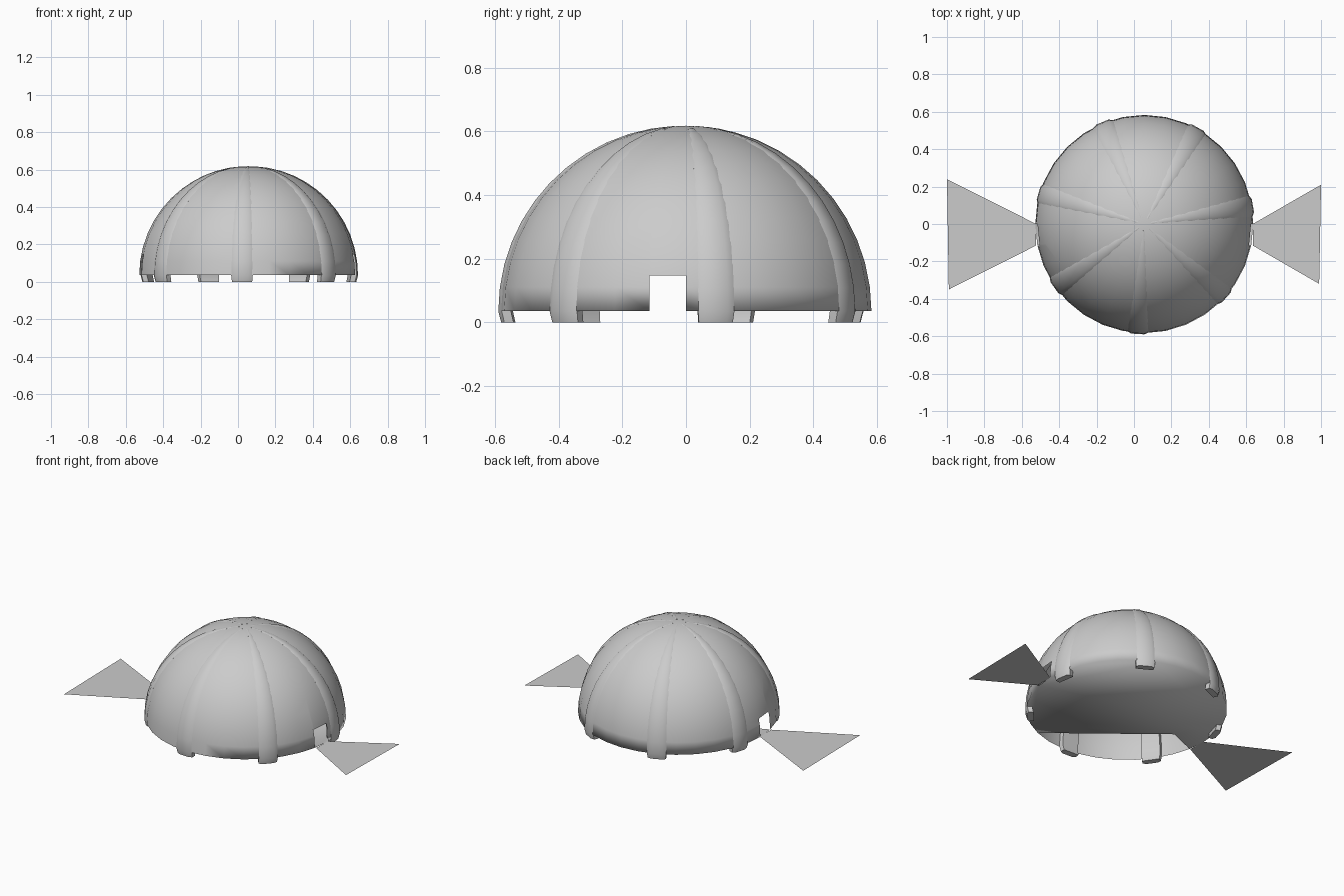
import bpy, bmesh, math
from mathutils import Vector

cube = bpy.data.objects.get("Cube")
if cube:
    bpy.data.objects.remove(cube, do_unlink=True)

grey = bpy.data.materials.new("light grey")
grey.use_nodes = True
colour = (0.6, 0.6, 0.6, 1)
grey.diffuse_color = colour
grey.node_tree.nodes["Principled BSDF"].inputs["Base Color"].default_value = colour

CENTRE = Vector((0.055, 0, 0.035))
RADIUS = 0.583
DOOR_LOW, DOOR_HIGH, DOOR_TOP = -0.115, 0.0, 0.112   # relative to the dome centre


def add_object(name, bm, location=(0, 0, 0)):
    mesh = bpy.data.meshes.new(name)
    bm.to_mesh(mesh)
    bm.free()
    mesh.materials.append(grey)
    obj = bpy.data.objects.new(name, mesh)
    obj.location = location
    bpy.context.collection.objects.link(obj)
    return obj


def build_dome():
    bm = bmesh.new()
    bmesh.ops.create_uvsphere(bm, u_segments=32, v_segments=24, radius=RADIUS)
    low = [v for v in bm.verts if v.co.z < -0.001]
    bmesh.ops.delete(bm, geom=low, context='VERTS')

    # Floor across the rim, left open along one side
    rim = [v for v in bm.verts if abs(v.co.z) < 0.001]
    rim.sort(key=lambda v: math.atan2(v.co.y, v.co.x) % math.tau)
    start, end = math.radians(-69), math.radians(190)
    arc = [v for v in rim
           if (math.atan2(v.co.y, v.co.x) - start) % math.tau <= end - start + 0.03]
    arc.sort(key=lambda v: (math.atan2(v.co.y, v.co.x) - start) % math.tau)
    corner = bm.verts.new((-0.395, -0.04, 0))
    floor = bm.faces.new(list(reversed(arc + [corner])))

    # Doorways cut through both sides
    cuts = [((0, DOOR_LOW, 0), (0, 1, 0)), ((0, DOOR_HIGH, 0), (0, 1, 0)),
            ((0, 0, DOOR_TOP), (0, 0, 1))]
    for point, normal in cuts:
        faces = [f for f in bm.faces if f is not floor
                 and f.calc_center_median().z < 0.25
                 and abs(f.calc_center_median().y + 0.06) < 0.22]
        edges = {e for f in faces for e in f.edges}
        verts = {v for f in faces for v in f.verts}
        bmesh.ops.bisect_plane(bm, geom=list(verts) + list(edges) + faces, dist=1e-4,
                               plane_co=point, plane_no=normal)
    door = []
    for f in bm.faces:
        c = f.calc_center_median()
        if f is not floor and 0.001 < c.z < DOOR_TOP and DOOR_LOW < c.y < DOOR_HIGH:
            door.append(f)
    bmesh.ops.delete(bm, geom=door, context='FACES')
    for f in bm.faces:
        f.smooth = True
    return add_object("dome", bm, CENTRE)


def build_rib(index):
    # Raised wedge that narrows to the crown and ends in a short foot
    heading = math.radians(9.5) + index * math.tau / 7
    section = [(-0.1, 0.945), (-0.1, 0.995), (-0.06, 1.012),
               (0.06, 1.012), (0.1, 0.995), (0.1, 0.945)]
    rows = [(0, -CENTRE.z)] + [(math.radians(7.2 * i), 0) for i in range(13)]
    bm = bmesh.new()
    rings = []
    for lift, drop in rows:
        ring = []
        for side, scale in section:
            r = RADIUS * (1 + (scale - 1) * math.cos(lift))
            if drop:
                r *= 0.985
                side *= 0.95
            flat = r * math.cos(lift)
            ring.append(bm.verts.new((flat * math.cos(heading + side),
                                      flat * math.sin(heading + side),
                                      r * math.sin(lift) + drop)))
        rings.append(ring)
    n = len(section)
    for a, b in zip(rings, rings[1:]):
        for i in range(n):
            j = (i + 1) % n
            bm.faces.new((a[i], a[j], b[j], b[i]))
    bm.faces.new(list(reversed(rings[0])))
    bm.faces.new(rings[-1])
    bmesh.ops.recalc_face_normals(bm, faces=bm.faces[:])
    obj = add_object(f"rib_{index + 1}", bm, CENTRE)
    bpy.ops.object.select_all(action='DESELECT')
    obj.select_set(True)
    bpy.context.view_layer.objects.active = obj
    bpy.ops.object.shade_smooth_by_angle(angle=math.radians(30))


def build_path(name, corners):
    bm = bmesh.new()
    face = bm.faces.new([bm.verts.new((x, y, CENTRE.z)) for x, y in corners])
    face.normal_update()
    if face.normal.z < 0:
        face.normal_flip()
    add_object(name, bm)


build_dome()
for i in range(7):
    build_rib(i)

# Flat paths fanning out of the doorways
build_path("left_path", [(0.635, DOOR_HIGH), (0.635, DOOR_LOW), (0.99, -0.32), (1, 0.21)])
build_path("right_path", [(-0.523, DOOR_HIGH), (-0.523, DOOR_LOW), (-0.99, -0.35), (-1, 0.24)])
